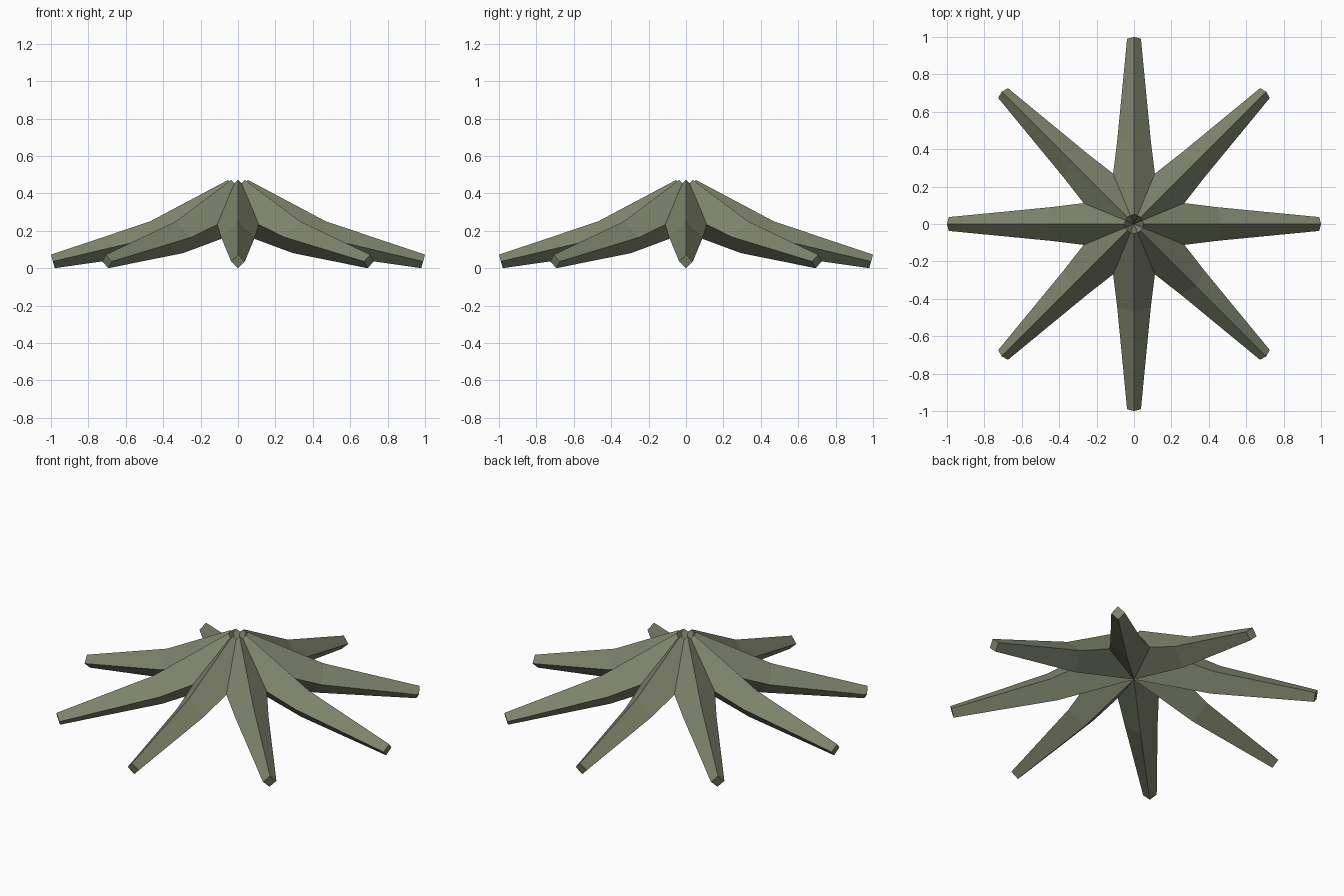
import bpy, bmesh, math
from mathutils import Vector

if "Cube" in bpy.data.objects:
    bpy.data.objects.remove(bpy.data.objects["Cube"])

# Rings along one arm: top ridge (r, z), bottom ridge (r, z), half width
RINGS = [
    ((0.052, 0.472), (-0.052, 0.203), 0.145),
    ((0.470, 0.250), (0.417, 0.080), 0.090),
    ((1.000, 0.072), (0.980, 0.000), 0.037),
]

mat = bpy.data.materials.new("olive")
mat.diffuse_color = (0.21, 0.23, 0.15, 1)
mat.use_nodes = True
mat.node_tree.nodes["Principled BSDF"].inputs["Base Color"].default_value = mat.diffuse_color


def arm_mesh():
    """Bent, tapering arm with a diamond cross-section."""
    bm = bmesh.new()
    rings = []
    for top, bottom, w in RINGS:
        r, z = (top[0] + bottom[0]) / 2, (top[1] + bottom[1]) / 2
        pts = [(top[0], 0, top[1]), (r, w, z), (bottom[0], 0, bottom[1]), (r, -w, z)]
        rings.append([bm.verts.new(Vector(p)) for p in pts])
    for a, b in zip(rings, rings[1:]):
        for i in range(4):
            j = (i + 1) % 4
            bm.faces.new((a[i], a[j], b[j], b[i]))
    bm.faces.new(rings[0])
    bm.faces.new(rings[-1])
    bmesh.ops.recalc_face_normals(bm, faces=bm.faces[:])
    me = bpy.data.meshes.new("arm")
    bm.to_mesh(me)
    bm.free()
    me.materials.append(mat)
    return me


# Eight arms radiating from the crown
mesh = arm_mesh()
for k in range(8):
    arm = bpy.data.objects.new(f"arm_{k + 1}", mesh)
    arm.rotation_euler.z = k * math.pi / 4
    bpy.context.collection.objects.link(arm)
